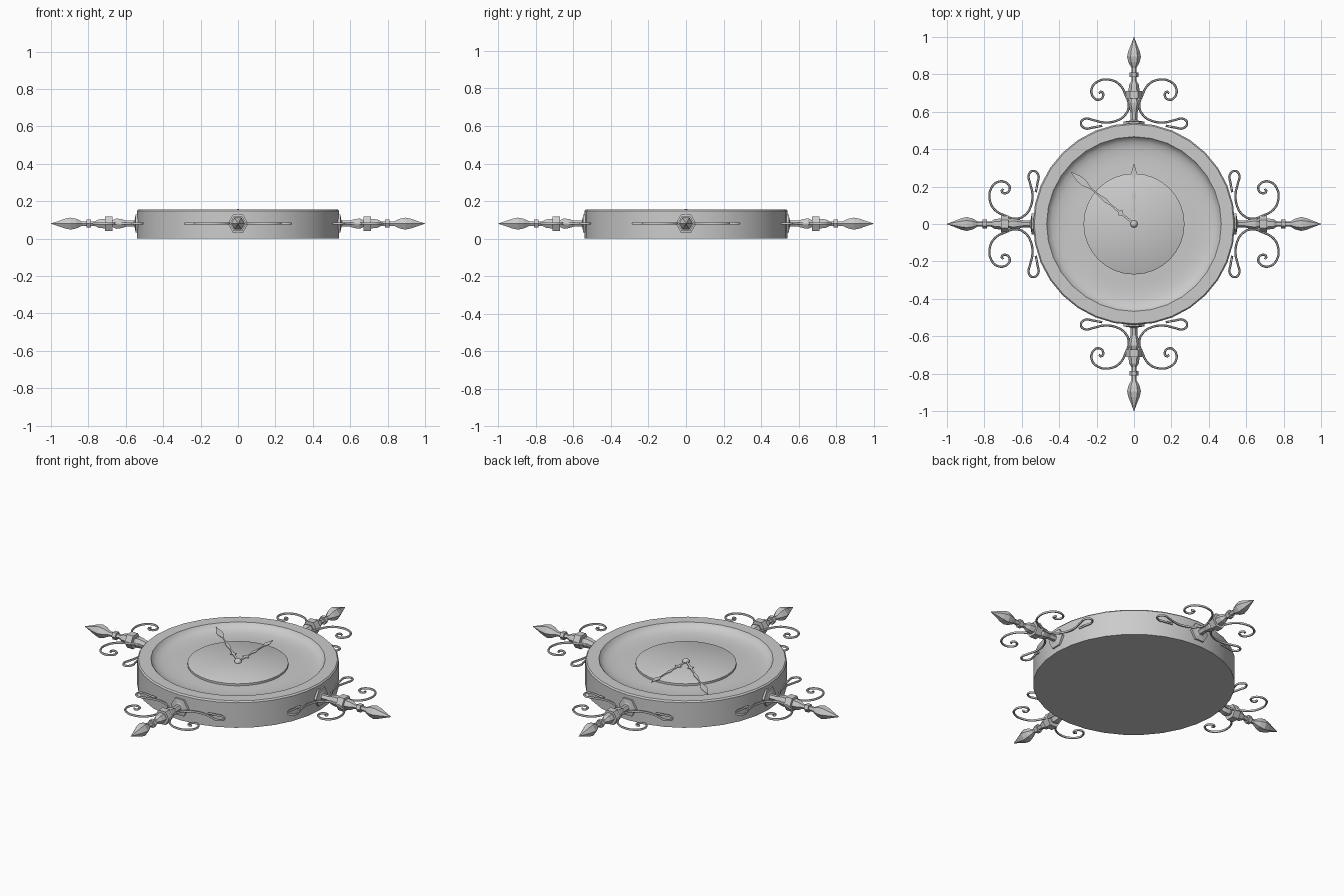
import bpy, bmesh
from math import pi, cos, sin, radians, atan2
from mathutils import Matrix

if "Cube" in bpy.data.objects:
    bpy.data.objects.remove(bpy.data.objects["Cube"])

ARM_Z = 0.08


def add_object(name, bm):
    bmesh.ops.recalc_face_normals(bm, faces=bm.faces)
    mesh = bpy.data.meshes.new(name)
    bm.to_mesh(mesh)
    bm.free()
    obj = bpy.data.objects.new(name, mesh)
    bpy.context.collection.objects.link(obj)
    return obj


def lathe(name, profile, sides):
    """Revolve (radius, height) points round z; ends are capped."""
    bm = bmesh.new()
    rings = [[bm.verts.new((r * cos(2 * pi * i / sides), r * sin(2 * pi * i / sides), z))
              for i in range(sides)] for r, z in profile]
    for a, b in zip(rings, rings[1:]):
        for i in range(sides):
            j = (i + 1) % sides
            bm.faces.new((a[i], a[j], b[j], b[i]))
    bm.faces.new(rings[0][::-1])
    bm.faces.new(rings[-1])
    return add_object(name, bm)


def smooth(obj, angle=35):
    bpy.ops.object.select_all(action='DESELECT')
    obj.select_set(True)
    bpy.context.view_layer.objects.active = obj
    bpy.ops.object.shade_smooth_by_angle(angle=radians(angle))


def repeat_around(obj):
    """Linked copies of a part on the other three sides."""
    for k in range(1, 4):
        copy = obj.copy()
        copy.name = f"{obj.name}_{k + 1}"
        copy.rotation_euler.z = k * pi / 2
        bpy.context.collection.objects.link(copy)


# Round case with dished face and raised centre disc
case = lathe("clock_case", [
    (0.54, 0), (0.54, 0.148), (0.533, 0.156), (0.467, 0.156), (0.458, 0.143),
    (0.44, 0.131), (0.41, 0.123), (0.37, 0.119), (0.32, 0.119), (0.27, 0.122)], 32)
smooth(case)
disc = lathe("centre_disc", [(0.27, 0.11), (0.27, 0.134), (0.265, 0.137)], 32)
smooth(disc)

# Six-sided finials, profile as (radius, distance from the clock centre)
finial = lathe("finial", [
    (0.055, 0.525), (0.055, 0.548), (0.03, 0.551), (0.018, 0.555), (0.018, 0.595),
    (0.028, 0.625), (0.032, 0.65), (0.022, 0.67), (0.045, 0.67), (0.045, 0.71),
    (0.03, 0.71), (0.026, 0.745), (0.014, 0.765), (0.014, 0.787), (0.024, 0.787),
    (0.024, 0.81), (0.014, 0.81), (0.014, 0.835), (0.03, 0.865), (0.037, 0.895),
    (0.03, 0.925), (0.014, 0.965), (0.001, 1.0)], 6)
finial.data.transform(Matrix.Translation((0, 0, ARM_Z)) @ Matrix.Rotation(-pi / 2, 4, 'X'))
repeat_around(finial)

# Wire scrolls: spiral at the outer end, teardrop loop beside the case
path = [(0.188, 0.700), (0.175, 0.707), (0.164, 0.688), (0.188, 0.664), (0.22, 0.682),
        (0.225, 0.728), (0.19, 0.764), (0.135, 0.772), (0.08, 0.748), (0.045, 0.69),
        (0.028, 0.63), (0.05, 0.58), (0.1, 0.55), (0.16, 0.543), (0.22, 0.556),
        (0.262, 0.563), (0.284, 0.54), (0.262, 0.512), (0.22, 0.516), (0.17, 0.525)]
curve = bpy.data.curves.new("scrolls", 'CURVE')
curve.dimensions = '3D'
curve.bevel_depth = 0.006
curve.bevel_resolution = 1
curve.resolution_u = 5
curve.use_fill_caps = True
for side in (1, -1):
    spline = curve.splines.new('BEZIER')
    spline.bezier_points.add(len(path) - 1)
    for point, (u, v) in zip(spline.bezier_points, path):
        point.co = (side * u, v, ARM_Z)
        point.handle_left_type = point.handle_right_type = 'AUTO'
scrolls = bpy.data.objects.new("scrolls", curve)
bpy.context.collection.objects.link(scrolls)
bpy.ops.object.select_all(action='DESELECT')
scrolls.select_set(True)
bpy.context.view_layer.objects.active = scrolls
bpy.ops.object.convert(target='MESH')
scrolls = bpy.context.view_layer.objects.active
smooth(scrolls, 60)
repeat_around(scrolls)


# Thin ornate hands from (half width, distance) outlines
def hand(name, outline, angle, z):
    bm = bmesh.new()
    outline = outline + [(-w, d) for w, d in reversed(outline) if w > 0]
    face = bm.faces.new([bm.verts.new((w, d, z)) for w, d in outline])
    top = bmesh.ops.extrude_face_region(bm, geom=[face])
    bmesh.ops.translate(bm, vec=(0, 0, 0.003),
                        verts=[g for g in top["geom"] if isinstance(g, bmesh.types.BMVert)])
    obj = add_object(name, bm)
    obj.rotation_euler.z = angle


hand("hour_hand", [
    (0.006, 0), (0.006, 0.06), (0.02, 0.072), (0.006, 0.084), (0.004, 0.12),
    (0.011, 0.15), (0.004, 0.18), (0.004, 0.24), (0.016, 0.27), (0.009, 0.295), (0, 0.325)],
    0, 0.139)
hand("minute_hand", [
    (0.006, 0), (0.006, 0.08), (0.018, 0.092), (0.006, 0.104), (0.004, 0.16),
    (0.011, 0.2), (0.004, 0.25), (0.004, 0.3), (0.018, 0.345), (0.017, 0.38),
    (0.008, 0.415), (0, 0.44)],
    atan2(0.34, 0.28), 0.143)

# Centre pin
bpy.ops.mesh.primitive_uv_sphere_add(segments=16, ring_count=8, radius=0.02, location=(0, 0, 0.138))
pin = bpy.context.object
pin.name = "centre_pin"
smooth(pin)
